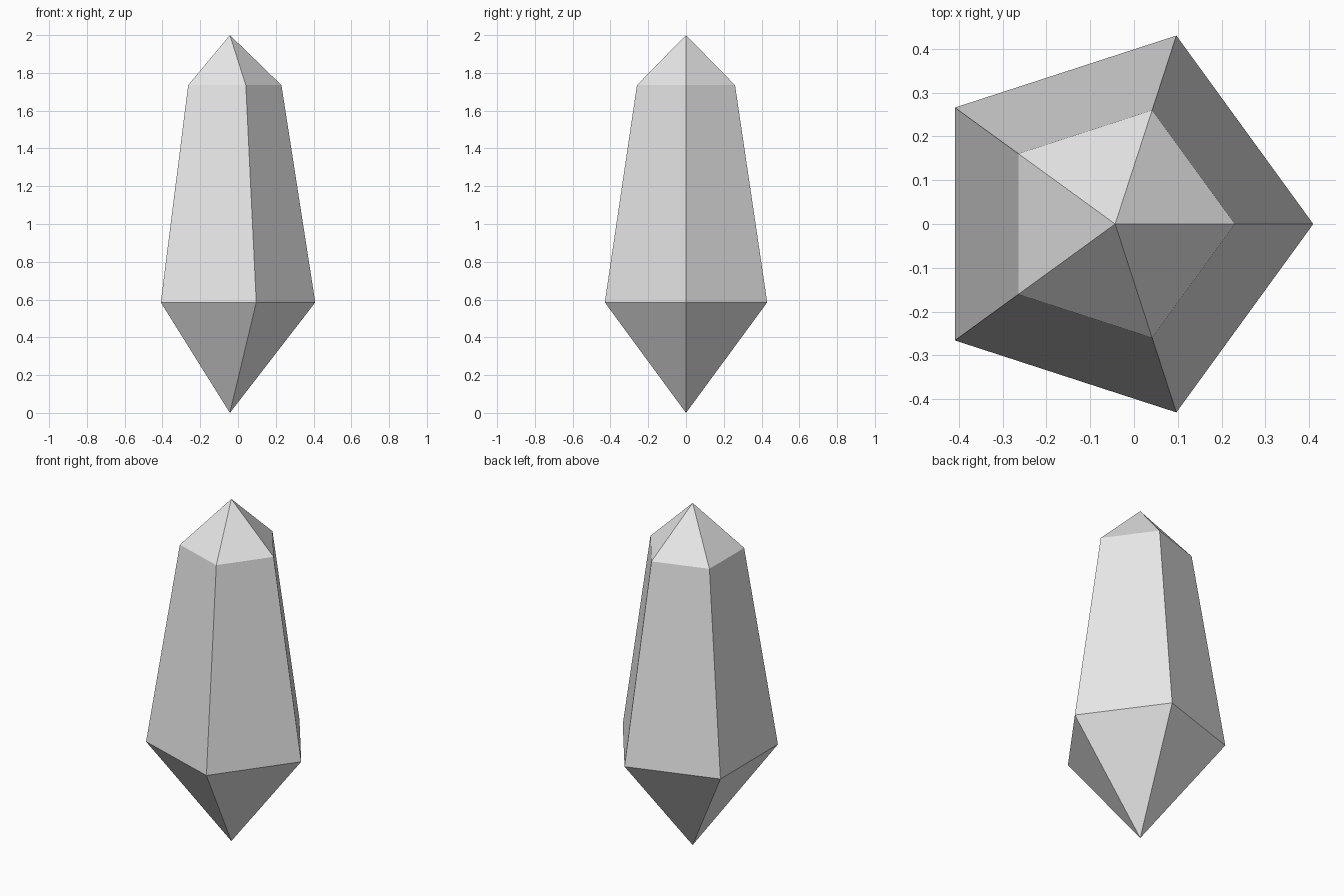
import bpy, bmesh, math

cube = bpy.data.objects.get("Cube")
if cube:
    bpy.data.objects.remove(cube, do_unlink=True)

SIDES = 5
AXIS_X = -0.043          # the pentagon's axis, offset so the bounds are centred

mat = bpy.data.materials.new("light grey")
mat.use_nodes = True
grey = (0.8, 0.8, 0.8, 1.0)
mat.diffuse_color = grey
mat.node_tree.nodes["Principled BSDF"].inputs["Base Color"].default_value = grey

bm = bmesh.new()


def ring(radius, z):
    """Pentagon of vertices with one corner on +x."""
    return [bm.verts.new((AXIS_X + radius * math.cos(math.tau * i / SIDES),
                          radius * math.sin(math.tau * i / SIDES), z))
            for i in range(SIDES)]


# Tips and rings of the crystal
bottom_tip = bm.verts.new((AXIS_X, 0, 0))
girdle = ring(0.452, 0.585)
shoulder = ring(0.273, 1.735)
top_tip = bm.verts.new((AXIS_X, 0, 2))

# Lower point, tapered shaft and upper point
for i in range(SIDES):
    j = (i + 1) % SIDES
    bm.faces.new((bottom_tip, girdle[j], girdle[i]))
    bm.faces.new((girdle[i], girdle[j], shoulder[j], shoulder[i]))
    bm.faces.new((shoulder[i], shoulder[j], top_tip))

bmesh.ops.recalc_face_normals(bm, faces=bm.faces)
mesh = bpy.data.meshes.new("crystal")
bm.to_mesh(mesh)
bm.free()
mesh.materials.append(mat)
crystal = bpy.data.objects.new("crystal", mesh)
bpy.context.collection.objects.link(crystal)
